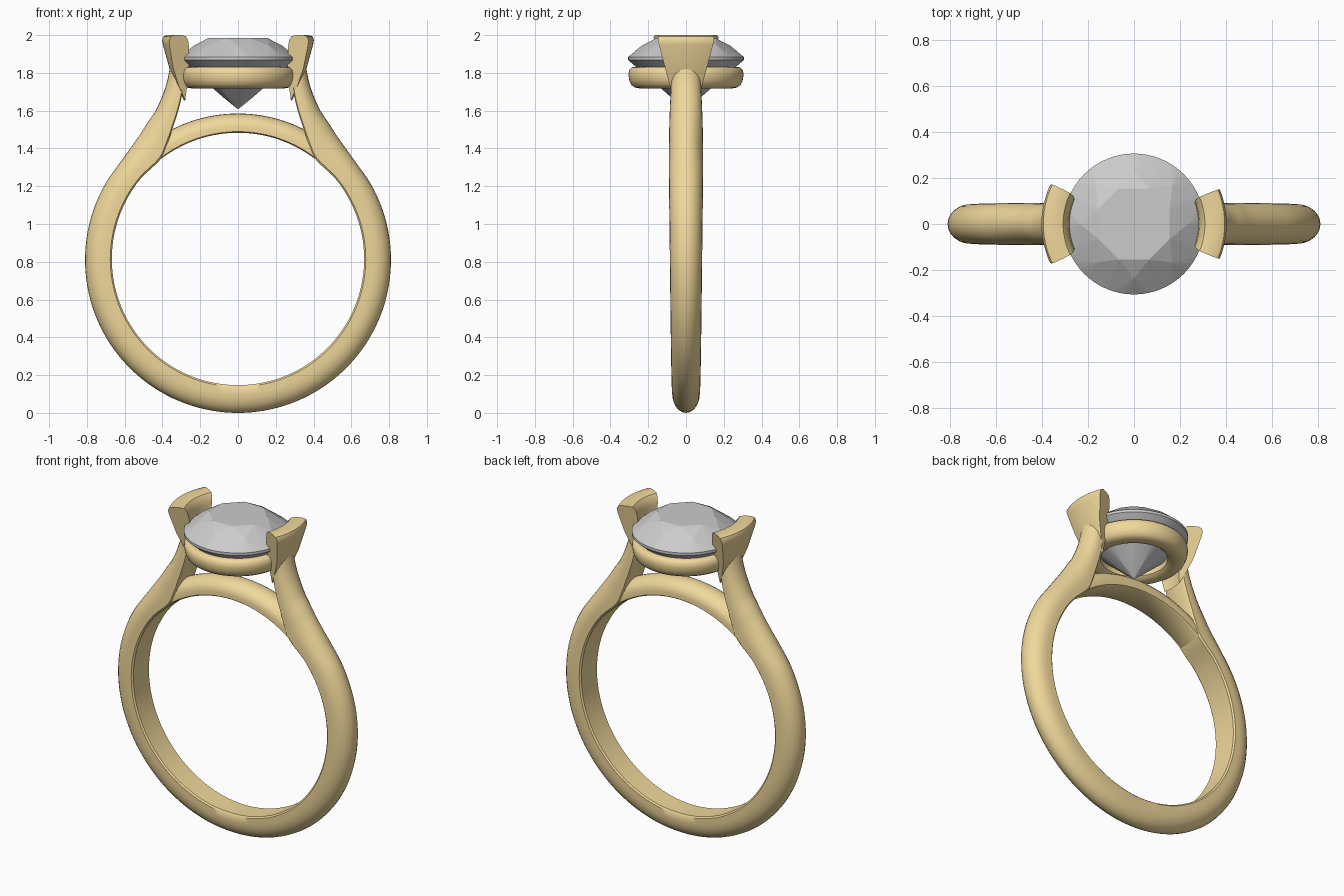
import bpy, bmesh
from math import sin, cos, pi, radians
from mathutils import Vector

if "Cube" in bpy.data.objects:
    bpy.data.objects.remove(bpy.data.objects["Cube"])

gold = bpy.data.materials.new("gold")
gold.diffuse_color = (0.88, 0.69, 0.33, 1)
gold.use_nodes = True
gold.node_tree.nodes["Principled BSDF"].inputs["Base Color"].default_value = gold.diffuse_color


def finish(name, bm, mat=None, smooth=40):
    bmesh.ops.recalc_face_normals(bm, faces=bm.faces)
    me = bpy.data.meshes.new(name)
    bm.to_mesh(me)
    bm.free()
    ob = bpy.data.objects.new(name, me)
    bpy.context.collection.objects.link(ob)
    if mat:
        me.materials.append(mat)
    if smooth:
        bpy.ops.object.select_all(action='DESELECT')
        ob.select_set(True)
        bpy.context.view_layer.objects.active = ob
        bpy.ops.object.shade_smooth_by_angle(angle=radians(smooth))
    return ob


def skin(name, loops, closed=False, smooth=40):
    """Bridge a list of equal-length closed loops of points."""
    bm = bmesh.new()
    rows = [[bm.verts.new(p) for p in loop] for loop in loops]
    n = len(rows[0])
    for i in range(len(rows) if closed else len(rows) - 1):
        a, b = rows[i], rows[(i + 1) % len(rows)]
        for j in range(n):
            bm.faces.new((a[j], a[(j + 1) % n], b[(j + 1) % n], b[j]))
    if not closed:
        bm.faces.new(rows[0])
        bm.faces.new(rows[-1])
    return finish(name, bm, gold, smooth)


# D-shaped band section: (u from inner to outer, v across the width)
D = [(0, -0.9), (0.06, -1)]
D += [(0.3 + 0.7 * cos(t), sin(t)) for t in [radians(-90 + 15 * k) for k in range(13)]]
D += [(0.06, 1), (0, 0.9)]


def section(k):
    ix, iz, ox, oz, w = k
    return [(ix + (ox - ix) * u, v * w, iz + (oz - iz) * u) for u, v in D]


def spline(keys, steps):
    """Catmull-Rom through the section keys."""
    out = []
    for i in range(len(keys) - 1):
        p0, p1, p2 = keys[max(i - 1, 0)], keys[i], keys[i + 1]
        p3 = keys[min(i + 2, len(keys) - 1)]
        for s in range(steps):
            t = s / steps
            out.append([0.5 * (2 * b + (c - a) * t + (2 * a - 5 * b + 4 * c - d) * t * t
                               + (3 * b - a - 3 * c + d) * t ** 3)
                        for a, b, c, d in zip(p0, p1, p2, p3)])
    return out + [list(keys[-1])]


# Shank: round band whose two ends sweep up into arms
half = []
for deg in range(-90, 41, 10):
    a = radians(deg)
    half.append((0.668 * cos(a), 0.815 + 0.668 * sin(a), 0.81 * cos(a), 0.81 + 0.81 * sin(a),
                 0.073 + 0.018 * (deg + 90) / 130))
half += [(0.411, 1.341, 0.525, 1.465, 0.091), (0.375, 1.42, 0.48, 1.535, 0.09),
         (0.345, 1.51, 0.438, 1.597, 0.088), (0.316, 1.60, 0.402, 1.675, 0.085),
         (0.297, 1.68, 0.378, 1.745, 0.081), (0.285, 1.76, 0.362, 1.82, 0.076),
         (0.29, 1.79, 0.357, 1.845, 0.07)]
left = [(-k[0], k[1], -k[2], k[3], k[4]) for k in half[:0:-1]]
skin("shank", [section(k) for k in spline(left + half, 4)])

# Arch closing the finger hole under the stone
arch = []
for i in range(33):
    a = radians(52 + 76 * i / 32)
    arch.append((0.668 * cos(a), 0.815 + 0.668 * sin(a), 0.77 * cos(a), 0.815 + 0.77 * sin(a), 0.085))
skin("under_arch", [section(k) for k in arch])

# Seat ring, turned from a rounded section
seat = [(0.19, 1.735), (0.19, 1.77), (0.25, 1.828), (0.268, 1.832), (0.288, 1.829), (0.301, 1.815),
        (0.305, 1.79), (0.30, 1.76), (0.288, 1.735), (0.27, 1.722), (0.245, 1.718), (0.21, 1.72)]
skin("seat_ring", [[(r * cos(a), r * sin(a), z) for r, z in seat]
                   for a in [2 * pi * i / 64 for i in range(64)]], closed=True)

# Flared half-bezel walls holding the stone, narrowing downward
wall = [(0.287, 1.655), (0.277, 1.76), (0.276, 1.86), (0.284, 1.94), (0.292, 1.975), (0.308, 1.995),
        (0.335, 2.0), (0.375, 2.0), (0.394, 1.993), (0.402, 1.975), (0.398, 1.95), (0.362, 1.82),
        (0.325, 1.73)]
for name, side, top_deg in (("right_bezel", 0, 22.5), ("left_bezel", pi, 26)):
    loops = []
    for i in range(13):
        t = i / 6 - 1
        loops.append([])
        for r, z in wall:
            a = side + t * radians(13 + (top_deg - 13) * (z - 1.655) / 0.345)
            loops[-1].append((r * cos(a), r * sin(a), z))
    skin(name, loops)

# Round brilliant stone: facets come from the hull of its corner points
bm = bmesh.new()


def ring(r, z, n, off=0.0):
    for i in range(n):
        a = 2 * pi * (i + off) / n
        bm.verts.new((r * cos(a), r * sin(a), z))


ring(0.168, 1.985, 8, 0.5)   # table
ring(0.236, 1.943, 8)        # star tips
ring(0.306, 1.884, 64)       # girdle top
ring(0.306, 1.868, 64)       # girdle bottom
ring(0.08, 1.672, 8)         # pavilion breaks
bm.verts.new((0, 0, 1.607))  # culet
res = bmesh.ops.convex_hull(bm, input=bm.verts)
bmesh.ops.dissolve_limit(bm, angle_limit=radians(1), verts=bm.verts, edges=bm.edges)
finish("stone", bm, smooth=0)
